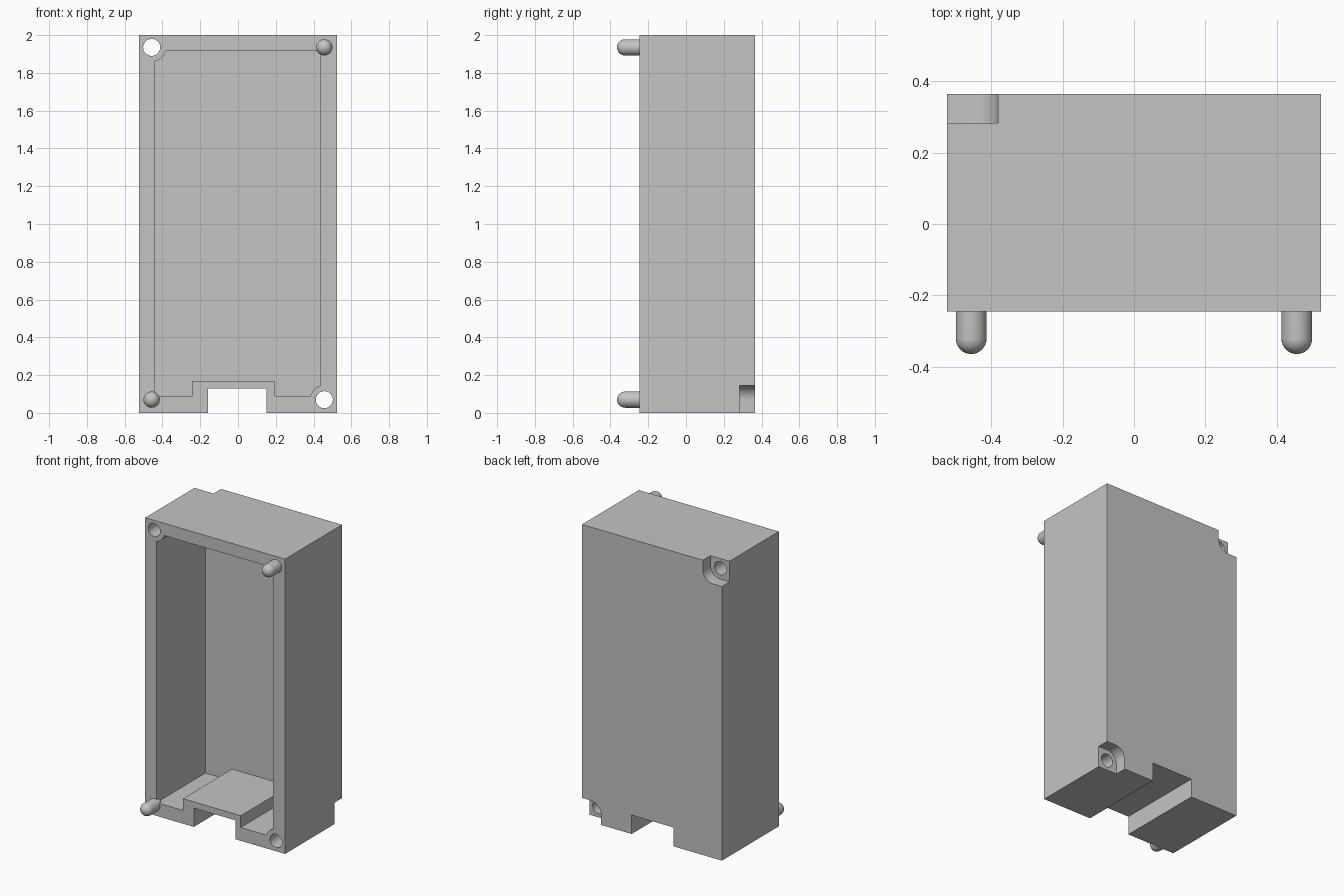
import bpy, bmesh
from math import pi, sin, cos

cube = bpy.data.objects.get("Cube")
if cube:
    bpy.data.objects.remove(cube, do_unlink=True)

GREY = (0.55, 0.55, 0.55, 1)
mat = bpy.data.materials.new("grey plastic")
mat.use_nodes = True
mat.diffuse_color = GREY
mat.node_tree.nodes["Principled BSDF"].inputs["Base Color"].default_value = GREY

FRONT, BACK = -0.245, 0.365
HALF_W, HEIGHT = 0.525, 2.0
CAVITY_BACK, NOTCH_FLOOR = 0.28, 0.284
HOLE_R, BOSS_R, PEG_R = 0.045, 0.076, 0.043
CX, LOW, HIGH = 0.457, 0.07, 1.935


def finish(name, bm):
    bmesh.ops.recalc_face_normals(bm, faces=bm.faces[:])
    mesh = bpy.data.meshes.new(name)
    bm.to_mesh(mesh)
    bm.free()
    mesh.materials.append(mat)
    obj = bpy.data.objects.new(name, mesh)
    bpy.context.collection.objects.link(obj)
    return obj


def extrude(name, outline, y0, y1):
    """Prism from an x-z outline running from y0 to y1."""
    bm = bmesh.new()
    face = bm.faces.new([bm.verts.new((x, y0, z)) for x, z in outline])
    moved = bmesh.ops.extrude_face_region(bm, geom=[face])["geom"]
    verts = [v for v in moved if isinstance(v, bmesh.types.BMVert)]
    bmesh.ops.translate(bm, verts=verts, vec=(0, y1 - y0, 0))
    return finish(name, bm)


def arc(cx, cz, r, a0, a1, steps=12):
    angles = [a0 + (a1 - a0) * i / steps for i in range(steps + 1)]
    return [(cx + r * cos(a), cz + r * sin(a)) for a in angles]


def disc(cx, cz, r):
    return arc(cx, cz, r, 0, 2 * pi, 40)[:-1]


def boolean(target, tool, operation):
    mod = target.modifiers.new(operation, "BOOLEAN")
    mod.operation, mod.solver, mod.object = operation, "EXACT", tool
    bpy.context.view_layer.update()
    graph = bpy.context.evaluated_depsgraph_get()
    result = bpy.data.meshes.new_from_object(target.evaluated_get(graph))
    target.modifiers.clear()
    target.data = result
    bpy.data.objects.remove(tool, do_unlink=True)


# Outer block with the cable slot through its foot
housing = extrude("housing", [
    (-HALF_W, 0), (-0.16, 0), (-0.16, 0.128), (0.152, 0.128), (0.152, 0),
    (HALF_W, 0), (HALF_W, HEIGHT), (-HALF_W, HEIGHT)], FRONT, BACK)

# Open cavity with a raised step over the slot
cavity = extrude("cavity_cutter", [
    (-0.44, 0.09), (-0.242, 0.09), (-0.242, 0.17), (0.192, 0.17), (0.192, 0.09),
    (0.435, 0.09), (0.435, 1.917), (-0.44, 1.917)], FRONT - 0.1, CAVITY_BACK)

# Screw corners: boss left in the cavity, rounded notch behind, through hole
corners = [(-1, HIGH, 1), (1, LOW, -1)]
for sx, z, sz in corners:
    boss = extrude("boss_cutter", disc(sx * CX, z, BOSS_R), FRONT - 0.2, BACK)
    boolean(cavity, boss, "DIFFERENCE")
boolean(housing, cavity, "DIFFERENCE")

for sx, z, sz in corners:
    x = sx * CX
    far_x, far_z = sx * 0.6, z + sz * 0.15
    rounded = [(x - sx * (px - x), z - sz * (pz - z))
               for px, pz in arc(x, z, BOSS_R - 0.001, 0, pi / 2)]
    outline = [(far_x, far_z), (rounded[0][0], far_z)] + rounded
    outline.append((far_x, rounded[-1][1]))
    boolean(housing, extrude("notch_cutter", outline, NOTCH_FLOOR, BACK + 0.1), "DIFFERENCE")
    hole = extrude("hole_cutter", disc(x, z, HOLE_R), FRONT - 0.1, BACK + 0.1)
    boolean(housing, hole, "DIFFERENCE")


# Round-nosed locating pegs on the other two corners
def peg(name, x, z, segments=32, rings=8):
    tip = FRONT - 0.12
    profile = [(PEG_R, FRONT + 0.02)]
    profile += [(PEG_R * cos(a), tip + PEG_R - PEG_R * sin(a))
                for a in (i * pi / 2 / rings for i in range(rings))]
    bm = bmesh.new()
    loops = [[bm.verts.new((x + px, y, z + pz)) for px, pz in
              arc(0, 0, r, 0, 2 * pi, segments)[:-1]] for r, y in profile]
    for a, b in zip(loops, loops[1:]):
        for i in range(segments):
            j = (i + 1) % segments
            bm.faces.new((a[i], a[j], b[j], b[i]))
    nose = bm.verts.new((x, tip, z))
    for i in range(segments):
        bm.faces.new((loops[-1][i], loops[-1][(i + 1) % segments], nose))
    bm.faces.new(loops[0])
    return finish(name, bm)


pegs = [peg("top_peg", CX, HIGH), peg("bottom_peg", -CX, LOW)]

for obj in [housing] + pegs:
    bpy.ops.object.select_all(action="DESELECT")
    obj.select_set(True)
    bpy.context.view_layer.objects.active = obj
    bpy.ops.object.shade_smooth_by_angle(angle=pi / 6)
